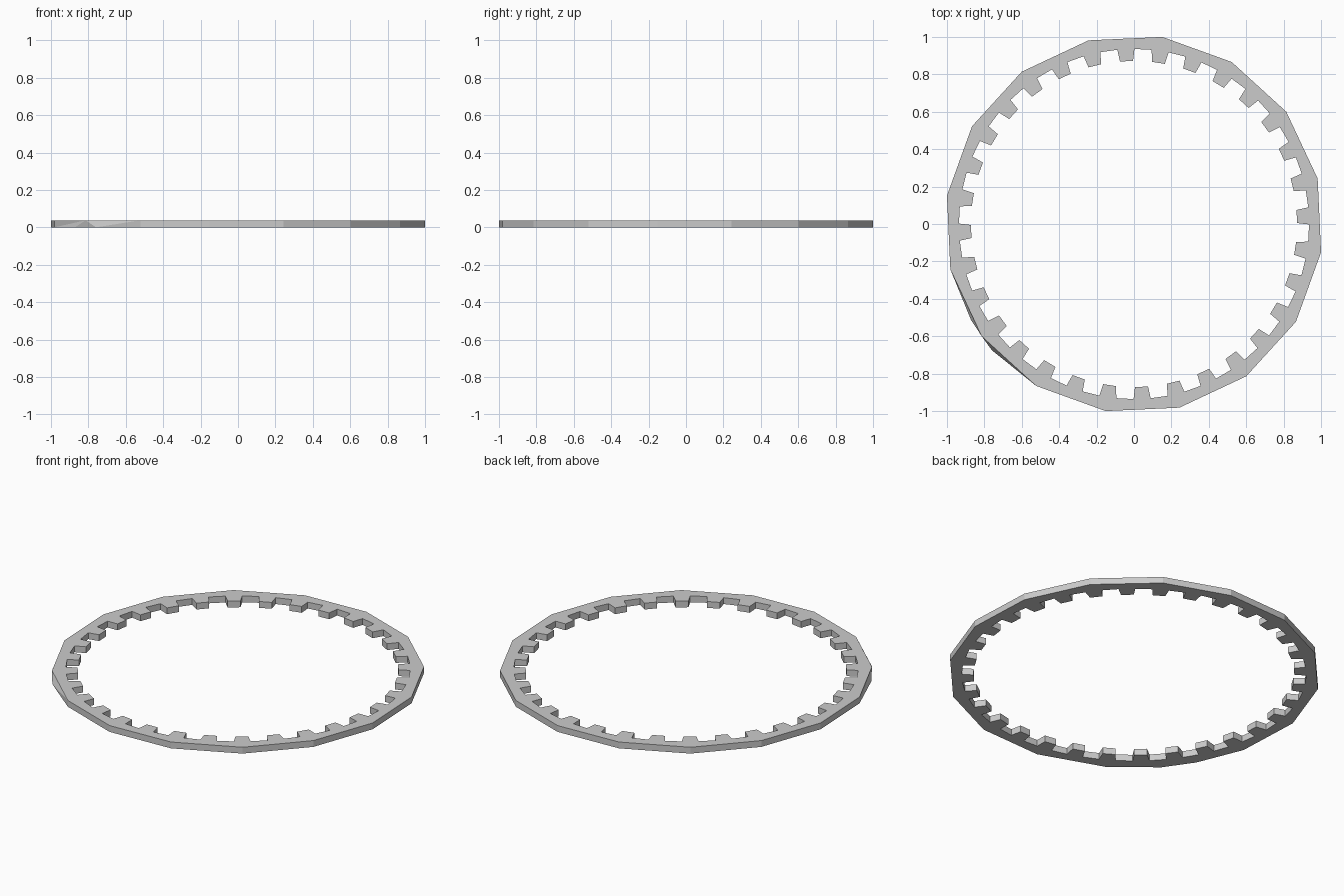
import bpy, bmesh
from math import radians, cos, sin

if "Cube" in bpy.data.objects:
    bpy.data.objects.remove(bpy.data.objects["Cube"])

SIDES, R_OUT, R_ROOT, R_TIP, HEIGHT = 16, 1.0115, 0.936, 0.872, 0.038
STEP = 360 / SIDES
START = -166.1            # first rim corner; the bent corner is the second one
bm = bmesh.new()


def vert(r, deg, z):
    return bm.verts.new((r * cos(radians(deg)), r * sin(radians(deg)), z))


def inner_ring(z):
    # two trapezoid teeth per rim side, four points each
    ring = []
    for t in range(SIDES * 2):
        a = START + t * STEP / 2
        for r, d in ((R_ROOT, -2.8), (R_TIP, -2.3), (R_TIP, 2.3), (R_ROOT, 2.8)):
            ring.append(vert(r, a + d, z))
    return ring


def outer_ring(z):
    return [vert(R_OUT, START + k * STEP, z) for k in range(SIDES)]


in_b, in_t = inner_ring(0), inner_ring(HEIGHT)
out_b, out_t = outer_ring(0), outer_ring(HEIGHT)
n = len(in_b)

# bent lower rim corner: the bottom corner is split into two points
bm.verts.remove(out_b[1])
p1 = bm.verts.new((-0.872, -0.512, 0))
p2 = bm.verts.new((-0.76, -0.675, 0))
out_b[1] = p1

# top and bottom faces
for k in range(SIDES):
    j = (k + 1) % SIDES
    idx = [(8 * k + i) % n for i in range(8, -1, -1)]
    bm.faces.new([out_t[k], out_t[j]] + [in_t[i] for i in idx])
    edge = [p1, p2, out_b[2]] if k == 1 else [out_b[k], out_b[j]]
    bm.faces.new(edge + [in_b[i] for i in idx])
    # outer walls
    if k > 1:
        bm.faces.new((out_b[k], out_b[j], out_t[j], out_t[k]))

# walls around the bent corner
corner = out_t[1]
for tri in ((out_b[0], corner, out_t[0]), (out_b[0], p1, corner), (p1, p2, corner),
            (p2, out_t[2], corner), (p2, out_b[2], out_t[2])):
    bm.faces.new(tri)

# tooth walls
for i in range(n):
    j = (i + 1) % n
    bm.faces.new((in_b[i], in_t[i], in_t[j], in_b[j]))

bmesh.ops.recalc_face_normals(bm, faces=bm.faces)
bmesh.ops.triangulate(bm, faces=[f for f in bm.faces if len(f.verts) > 4])
mesh = bpy.data.meshes.new("toothed_ring")
bm.to_mesh(mesh)
bm.free()
bpy.context.collection.objects.link(bpy.data.objects.new("toothed_ring", mesh))
